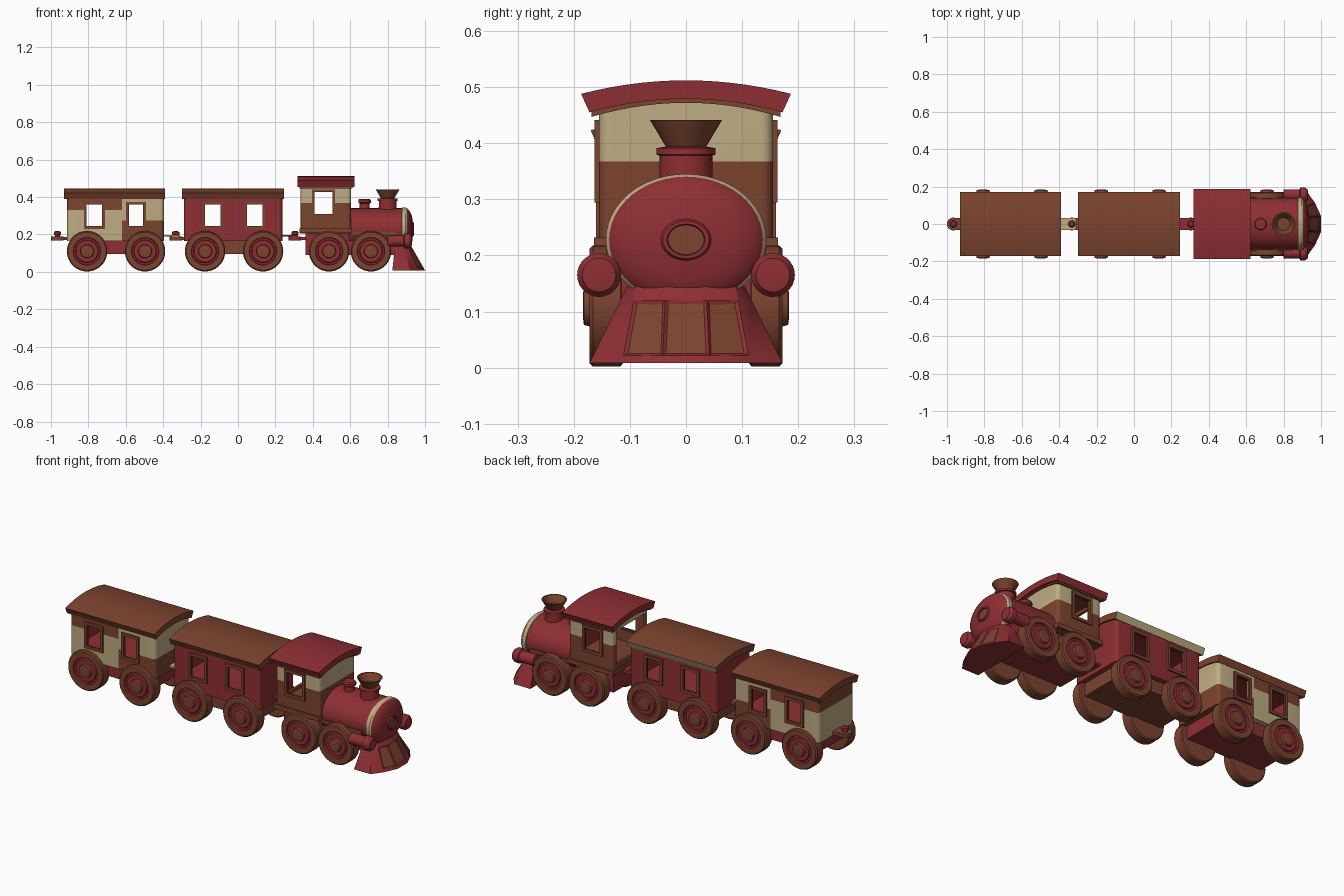
import bpy, bmesh, math
from mathutils import Matrix, Vector

if "Cube" in bpy.data.objects:
    bpy.data.objects.remove(bpy.data.objects["Cube"])

def material(name, rgb):
    m = bpy.data.materials.new(name)
    m.diffuse_color = (*rgb, 1)
    m.use_nodes = True
    m.node_tree.nodes["Principled BSDF"].inputs["Base Color"].default_value = m.diffuse_color
    return m

MATS = [material("red paint", (0.27, 0.028, 0.033)),
        material("brown wood", (0.20, 0.056, 0.028)),
        material("cream paint", (0.52, 0.42, 0.23))]
RED, BROWN, CREAM = 0, 1, 2

def finish(bm, name, mat=None):
    bmesh.ops.remove_doubles(bm, verts=bm.verts, dist=1e-5)
    bmesh.ops.recalc_face_normals(bm, faces=bm.faces)
    if mat is not None:
        for f in bm.faces:
            f.material_index = mat
    me = bpy.data.meshes.new(name)
    bm.to_mesh(me)
    bm.free()
    for m in MATS:
        me.materials.append(m)
    ob = bpy.data.objects.new(name, me)
    bpy.context.collection.objects.link(ob)
    return ob

def add_box(bm, x, y, z):
    mat = Matrix.Translation([(a + b) / 2 for a, b in (x, y, z)]) @ Matrix.Diagonal(
        [b - a for a, b in (x, y, z)] + [1])
    bmesh.ops.create_cube(bm, size=1, matrix=mat)

def box(name, x, y, z, mat):
    bm = bmesh.new()
    add_box(bm, x, y, z)
    return finish(bm, name, mat)

def lathe(name, profile, mats, axis='Z', loc=(0, 0, 0), seg=36, scale=(1, 1, 1)):
    """Spin (radius, height) points; mats gives one colour per segment or one for all."""
    bm = bmesh.new()
    rings = [[bm.verts.new((r * math.cos(2 * math.pi * i / seg), r * math.sin(2 * math.pi * i / seg), h))
              for i in range(seg)] for r, h in profile]
    for k in range(len(rings) - 1):
        for i in range(seg):
            j = (i + 1) % seg
            f = bm.faces.new((rings[k][i], rings[k][j], rings[k + 1][j], rings[k + 1][i]))
            f.material_index = mats if isinstance(mats, int) else mats[k]
    rot = {'Z': Matrix(), 'X': Matrix.Rotation(math.pi / 2, 4, 'Y'),
           'Y': Matrix.Rotation(-math.pi / 2, 4, 'X'), '-Y': Matrix.Rotation(math.pi / 2, 4, 'X')}[axis]
    bm.transform(Matrix.Translation(loc) @ Matrix.Diagonal((*scale, 1)) @ rot)
    return finish(bm, name)

def arc(w, edge, crown, n=14):
    return [(w * t, crown - (crown - edge) * t * t) for t in [-1 + 2 * i / n for i in range(n + 1)]]

def prism(name, prof, x0, x1, mat, bevel=0):
    """Extrude a (y, z) outline along x, optionally rounding its upright corners."""
    bm = bmesh.new()
    f = bm.faces.new([bm.verts.new((x0, y, z)) for y, z in prof])
    ext = bmesh.ops.extrude_face_region(bm, geom=[f])
    bmesh.ops.translate(bm, vec=(x1 - x0, 0, 0), verts=[v for v in ext['geom'] if isinstance(v, bmesh.types.BMVert)])
    if bevel:
        edges = [e for e in bm.edges if abs((e.verts[0].co - e.verts[1].co).normalized().z) > 0.99]
        bmesh.ops.bevel(bm, geom=edges, offset=bevel, segments=4, profile=0.5, affect='EDGES')
    return finish(bm, name, mat)

def cut(ob, cutter):
    m = ob.modifiers.new("cut", 'BOOLEAN')
    m.operation, m.solver, m.object = 'DIFFERENCE', 'EXACT', cutter
    bpy.context.view_layer.objects.active = ob
    bpy.ops.object.modifier_apply(modifier=m.name)
    bpy.data.objects.remove(cutter)

def shell(name, x0, x1, w, z0, edge, crown, windows, zw, inside):
    """Hollow rounded body with arched top and side windows cut right through."""
    ob = prism(name, [(-w, z0)] + arc(w, edge, crown) + [(w, z0)], x0, x1, RED, 0.02)
    t = 0.014
    cut(ob, prism("hollow", [(t - w, z0 + 0.04)] + arc(w - t, edge - t, crown - t) + [(w - t, z0 + 0.04)],
                  x0 + t, x1 - t, inside))
    for i, (a, b) in enumerate(windows):
        cut(ob, box("window_cut", (a, b), (-0.3, 0.3), zw, inside))
        bm = bmesh.new()
        d, e = 0.011, 0.004
        for s in (-1, 1):
            y = sorted((s * (w - 0.004), s * (w + 0.008)))
            for x, z in (((a - d, a + e), (zw[0] - d, zw[1] + d)), ((b - e, b + d), (zw[0] - d, zw[1] + d)),
                         ((a, b), (zw[0] - d, zw[0] + e)), ((a, b), (zw[1] - e, zw[1] + d))):
                add_box(bm, x, y, z)
        finish(bm, f"{name}_window_frame_{i}", BROWN)
    return ob

def paint(ob, planes, rule, inside):
    """Split faces at (axis, value) planes, then colour outer faces by rule."""
    bm = bmesh.new()
    bm.from_mesh(ob.data)
    mid = sum((v.co for v in bm.verts), Vector()) / len(bm.verts)
    for ax, val in planes:
        co, no = Vector(), Vector()
        co[ax], no[ax] = val, 1
        bmesh.ops.bisect_plane(bm, geom=bm.verts[:] + bm.edges[:] + bm.faces[:], plane_co=co, plane_no=no)
    bm.normal_update()
    for f in bm.faces:
        c = f.calc_center_median()
        f.material_index = rule(c) if f.normal.dot(c - mid) > 0.03 else inside
    bm.to_mesh(ob.data)
    bm.free()

def roof(name, x0, x1, w, edge, crown, mat):
    lower = arc(w - 0.015, edge - 0.033, crown - 0.033)
    return prism(name, arc(w, edge, crown) + lower[::-1], x0, x1, mat)

def wheels(name, xs):
    prof = [(0, .112), (.102, .112), (.108, .117), (.108, .166), (.102, .172), (.074, .172), (.071, .163),
            (.062, .163), (.058, .170), (.037, .170), (.034, .182), (.018, .184), (0, .184)]
    mats = [BROWN] * 5 + [RED] * 4 + [BROWN] * 3
    for i, x in enumerate(xs):
        for ax, side in (('Y', "back"), ('-Y', "front")):
            lathe(f"{name}_wheel_{side}_{i}", prof, mats, ax, (x, 0, .110))

def coupler(name, x_end, x_body, plate):
    box(name + "_plate", (x_end + .034, x_body), (-.033, .033), (.17, .187), plate)
    lathe(name + "_eye", [(0, .169), (.034, .169), (.034, .188), (0, .188)], plate, loc=(x_end + .034, 0, 0))
    lathe(name + "_pin", [(.013, .18), (.013, .196), (.019, .2), (.019, .212), (.012, .218), (0, .218)], RED,
          loc=(x_end + .034, 0, 0), seg=20)

# Rear carriage, painted in patches
c1 = shell("rear_carriage_body", -.914, -.396, .152, .165, .395, .416, [(-.813, -.722), (-.588, -.503)], (.24, .363), RED)
paint(c1, [(0, -.62), (2, .275), (2, .33)],
      lambda c: (CREAM if c.z < .33 else BROWN) if c.x < -.62 else (CREAM if c.z > .275 else BROWN), RED)
roof("rear_carriage_roof", -.93, -.39, .17, .423, .447, BROWN)
box("rear_carriage_chassis", (-.885, -.425), (-.125, .125), (.095, .18), RED)
wheels("rear_carriage", (-.807, -.497))
coupler("rear_carriage_hook", -1.0, -.90, BROWN)
box("rear_carriage_tongue", (-.41, -.31), (-.033, .033), (.188, .198), CREAM)

# Middle carriage, red with a cream eave on the back side
c2 = shell("middle_carriage_body", -.289, .237, .152, .165, .395, .416, [(-.18, -.09), (.045, .134)], (.24, .363), RED)
r2 = roof("middle_carriage_roof", -.30, .246, .17, .423, .447, BROWN)
for p in r2.data.polygons:
    if p.normal.y > .7:
        p.material_index = CREAM
box("middle_carriage_chassis", (-.26, .21), (-.125, .125), (.095, .18), BROWN)
wheels("middle_carriage", (-.176, .134))
coupler("middle_carriage_hook", -.367, -.28, BROWN)
box("middle_carriage_tongue", (.22, .32), (-.033, .033), (.188, .198), RED)

# Engine cab, open at the back
cab = shell("cab_body", .335, .605, .155, .205, .452, .472, [(.406, .508)], (.305, .43), BROWN)
cut(cab, box("door_cut", (.30, .36), (-.125, .125), (.26, .44), BROWN))
paint(cab, [(2, .367)], lambda c: CREAM if c.z > .367 else BROWN, BROWN)
roof("cab_roof", .318, .622, .187, .488, .512, RED)
top = arc(.168, .457, .482)
prism("cab_roof_lining", top + [(y, z - .010) for y, z in top[::-1]], .328, .612, BROWN)
box("cab_floor_ledge", (.33, .61), (-.164, .164), (.208, .232), BROWN)
box("engine_footplate", (.60, .85), (-.143, .143), (.192, .212), BROWN)
box("engine_chassis", (.36, .86), (-.115, .115), (.09, .208), RED)
wheels("engine", (.487, .711))
coupler("engine_hook", .27, .37, RED)

# Oval boiler with cream band and domed nose
lathe("boiler", [(0, .59), (.137, .59), (.137, .875), (.143, .877), (.143, .895), (.137, .903), (.128, .912),
                 (.112, .921), (.085, .930), (.045, .935), (.041, .942), (.034, .942), (.032, .935), (0, .935)],
      [RED, RED, CREAM, CREAM, CREAM] + [RED] * 7 + [BROWN], 'X', (0, 0, .228), 48, (1, 1, .82))

# Chimney and steam dome
lathe("chimney", [(.048, .31), (.047, .378), (.053, .380), (.053, .391), (.036, .394), (.064, .441), (.056, .441),
                  (.034, .405), (0, .405)], [RED] * 4 + [BROWN] * 4, loc=(.80, 0, 0))
lathe("steam_dome", [(.027, .32), (.026, .365), (.034, .370), (.034, .383), (.028, .390), (0, .390)], RED,
      loc=(.677, 0, 0), seg=28)

# Front side cylinders
for s, side in ((-1, "front"), (1, "back")):
    lathe("side_cylinder_" + side, [(0, .80), (.030, .80), (.030, .885), (.039, .889), (.039, .915), (.030, .928),
                                    (0, .932)], RED, 'X', (0, s * .155, .165), 28)

# Track guard: lofted plan outline with three inset panels
low = [(.825, -.172), (.925, -.172), (.967, -.114), (1.0, -.042)]
high = [(.84, -.105), (.875, -.105), (.905, -.088), (.922, -.036)]
low, high = [h + [(x, -y) for x, y in h[::-1]] for h in (low, high)]
bm = bmesh.new()
rings = []
for z in (.008, .022, .120, .145):
    t = (z - .008) / .137
    rings.append([bm.verts.new((a[0] + (b[0] - a[0]) * t, a[1] + (b[1] - a[1]) * t, z)) for a, b in zip(low, high)])
panels = []
for k in range(3):
    for i in range(8):
        j = (i + 1) % 8
        f = bm.faces.new((rings[k][i], rings[k][j], rings[k + 1][j], rings[k + 1][i]))
        if k == 1 and i in (2, 3, 4):
            panels.append(f)
bm.faces.new(rings[0][::-1])
bm.faces.new(rings[3])
bmesh.ops.recalc_face_normals(bm, faces=bm.faces)
bmesh.ops.inset_individual(bm, faces=panels, thickness=.008, depth=-.004)
for f in panels:
    f.material_index = BROWN
finish(bm, "track_guard")

# Smooth rounded surfaces, keep hard edges
bpy.ops.object.select_all(action='SELECT')
bpy.context.view_layer.objects.active = cab
bpy.ops.object.shade_smooth_by_angle(angle=math.radians(32))
